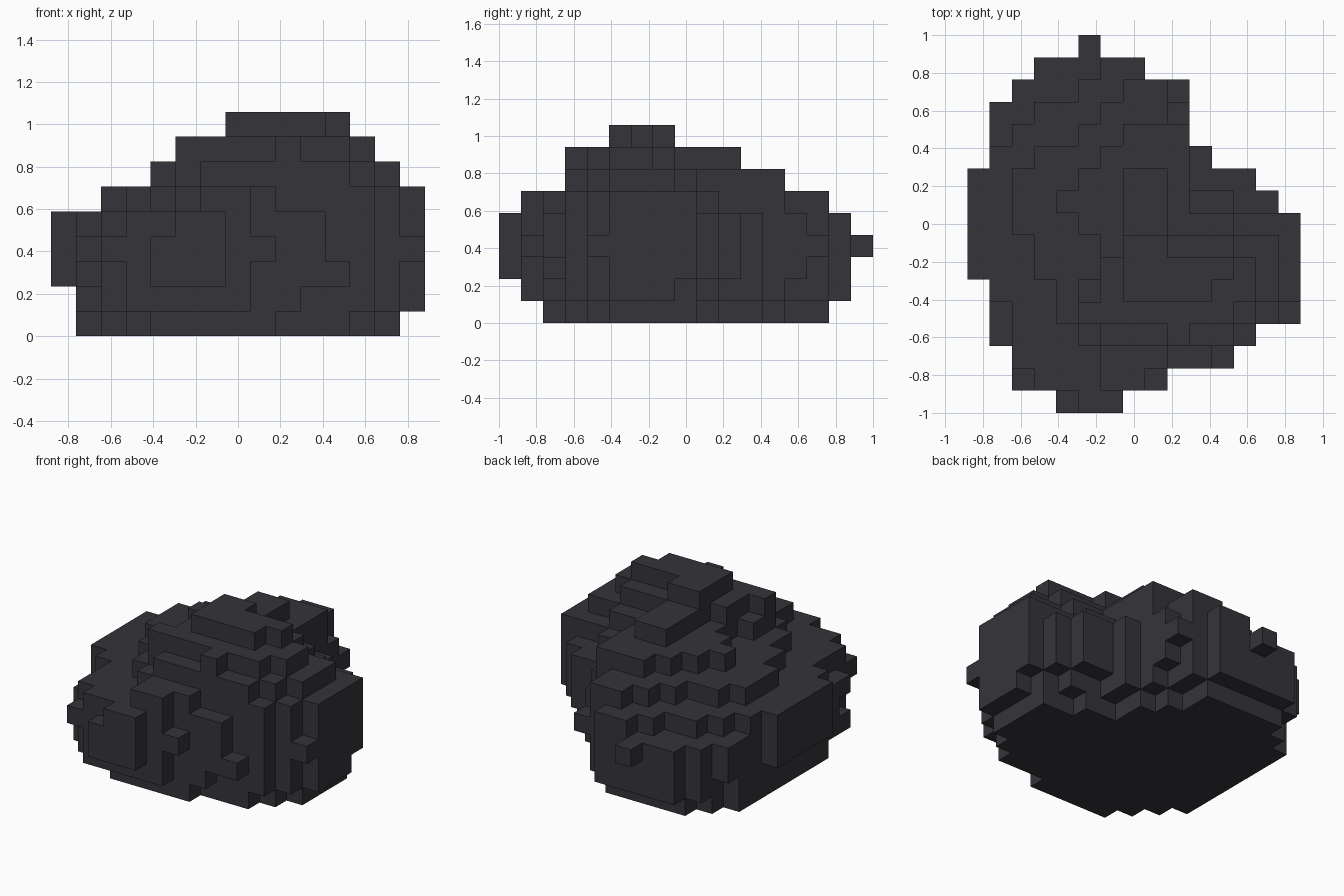
import bpy, bmesh
from mathutils import Vector

cube = bpy.data.objects.get("Cube")
if cube:
    bpy.data.objects.remove(cube, do_unlink=True)

CELL = 2 / 17          # edge of one block
NX, NY = 15, 17        # blocks across and deep
blocks = set()


def edge(path, row):
    """Block column where a side outline, given as (row, column) bends, meets a row."""
    for (r0, c0), (r1, c1) in zip(path, path[1:]):
        if r0 <= row <= r1:
            return round(c0 + (c1 - c0) * (row - r0) / (r1 - r0))


def fill(level, left, right):
    """Fill one level with blocks between its left and right outlines."""
    for row in range(left[0][0], left[-1][0] + 1):
        for column in range(edge(left, row), edge(right, row)):
            blocks.add((column, row, level))


# Foot: the lowest level is the next one with its rim and left corners cut back
fill(1, [(1, 3), (3, 1), (12, 1), (15, 3)],
     [(1, 8), (3, 13), (5, 15), (7, 15), (10, 11.4), (15, 8)])
blocks.update([(i, j, 0) for i, j, k in blocks
               if (i + 1, j, 1) in blocks and 2 <= j <= 14 and i + j >= 6 and j - i <= 11])
blocks.add((13, 8, 0))

# Body: widest levels, sharing a steep right side with a notch at the back
body_left = [(0, 4), (2, 2), (3, 2), (6, 0), (10, 0), (11, 1), (13, 1), (15, 3)]
body_right = [(0, 7), (1, 8), (3, 13.2), (5, 15), (8, 15), (10, 13), (12, 9.9),
              (13, 9.9), (15, 8)]
fill(2, body_left, body_right)
fill(3, body_left, body_right)
fill(4, [(0, 5), (2, 1.9), (4, 1.9), (6, 0), (10, 0), (12, 2), (15, 6)], body_right)
fill(5, [(1, 6), (2, 6), (4, 4), (8, 2.2), (10, 2), (14, 7.2)],
     [(1, 8), (2, 9), (3, 13), (5, 15), (8, 15), (10, 10), (14, 9)])

# Loose blocks sticking out of the body
blocks.add((11, 2, 2))
for column, row in ((5, 16), (14, 4), (9, 14), (8, 1), (2, 1), (1, 3)):
    blocks.add((column, row, 3))

# Crown: three shrinking terraces
fill(6, [(3, 6), (4, 5), (6, 5.9), (7, 6), (9, 4), (12, 7)],
     [(3, 12), (5, 14), (7, 14), (9, 10), (12, 10)])
fill(7, [(3, 9), (4, 5), (7, 7), (10, 7)],
     [(3, 10), (4, 12), (5, 13), (6, 13), (7, 12), (8, 9), (10, 9)])
fill(8, [(5, 7), (7, 7)], [(5, 11), (6, 12), (7, 9)])

# Skin the blocks: one quad wherever a block side is open
bm = bmesh.new()
corners = {}


def corner(p):
    key = tuple(round(c) for c in p)
    if key not in corners:
        corners[key] = bm.verts.new(((key[0] - NX / 2) * CELL,
                                     (key[1] - NY / 2) * CELL, key[2] * CELL))
    return corners[key]


AXES = [Vector((1, 0, 0)), Vector((0, 1, 0)), Vector((0, 0, 1))]
for block in sorted(blocks):
    centre = Vector(block) + Vector((0.5, 0.5, 0.5))
    for a in range(3):
        for side in (1, -1):
            n = AXES[a] * side
            if tuple(round(b + d) for b, d in zip(block, n)) in blocks:
                continue
            u = AXES[(a + 1) % 3]
            v = n.cross(u)
            bm.faces.new([corner(centre + (n + u * s + v * t) / 2)
                          for s, t in ((1, 1), (-1, 1), (-1, -1), (1, -1))])

mesh = bpy.data.meshes.new("boulder")
bm.to_mesh(mesh)
bm.free()
boulder = bpy.data.objects.new("boulder", mesh)
bpy.context.collection.objects.link(boulder)

# Dark stone colour
stone = bpy.data.materials.new("dark_stone")
stone.use_nodes = True
colour = (0.035, 0.034, 0.042, 1)
stone.diffuse_color = colour
bsdf = stone.node_tree.nodes["Principled BSDF"]
bsdf.inputs["Base Color"].default_value = colour
bsdf.inputs["Roughness"].default_value = 0.9
mesh.materials.append(stone)
